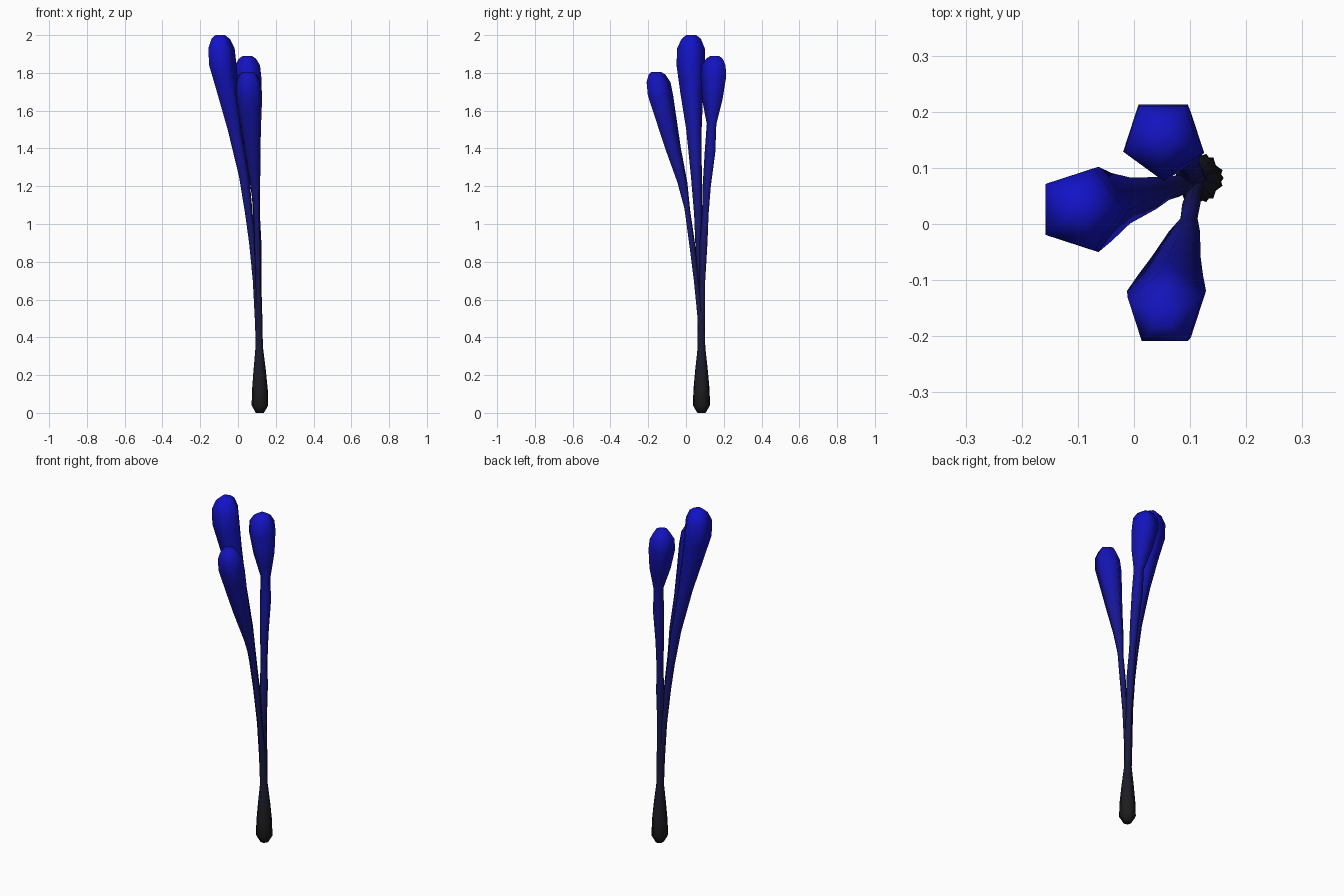
import bpy, math

# colour bands, black at the foot to blue at the tip
BANDS = 20
mats = []
for i in range(BANDS):
    t = (i + 0.5) / BANDS
    m = bpy.data.materials.new(f"stalk_band_{i}")
    k = 0.012 * (1 - 0.5 * t)
    m.diffuse_color = (k, k, 0.012 + 0.6 * t ** 1.9, 1)
    mats.append(m)


def sample(path, z):
    """Interpolate (z, x, y, radius) stations."""
    for a, b in zip(path, path[1:]):
        if z <= b[0]:
            f = (z - a[0]) / (b[0] - a[0])
            return [a[j] + f * (b[j] - a[j]) for j in (1, 2, 3)]
    return list(path[-1][1:])


def stalk(name, path, phase, sides=5):
    # rings at every station plus the band limits for the colour gradient
    zs = {p[0] for p in path}
    zs |= {z for z in (2 * i / BANDS for i in range(BANDS))
           if path[0][0] < z < path[-1][0] and min(abs(z - s) for s in zs) > 0.035}
    zs = sorted(zs)
    verts, faces = [], []
    for z in zs:
        x, y, r = sample(path, z)
        for k in range(sides):
            a = math.radians(phase) + k * math.tau / sides
            verts.append((x + r * math.cos(a), y + r * math.sin(a), z))
    for i in range(len(zs) - 1):
        for k in range(sides):
            n = (k + 1) % sides
            b = i * sides
            faces.append((b + k, b + n, b + sides + n, b + sides + k))
    faces.append(tuple(reversed(range(sides))))
    faces.append(tuple(range(len(verts) - sides, len(verts))))
    me = bpy.data.meshes.new(name)
    me.from_pydata(verts, [], faces)
    for m in mats:
        me.materials.append(m)
    for p in me.polygons:
        p.material_index = max(0, min(BANDS - 1, int(p.center.z / 2 * BANDS)))
        p.use_smooth = True
    ob = bpy.data.objects.new(name, me)
    bpy.context.collection.objects.link(ob)


# shared swollen foot
FOOT = [(0.0, 0.115, 0.082, 0.022), (0.04, 0.115, 0.082, 0.045),
        (0.12, 0.115, 0.082, 0.043), (0.22, 0.114, 0.082, 0.034),
        (0.34, 0.112, 0.082, 0.021)]

# tall stalk leaning left
stalk("tall_stalk", FOOT + [
    (0.5, 0.105, 0.081, 0.020), (0.7, 0.093, 0.075, 0.018),
    (0.9, 0.075, 0.068, 0.020), (1.05, 0.056, 0.064, 0.022),
    (1.25, 0.030, 0.055, 0.030), (1.5, -0.020, 0.042, 0.043),
    (1.7, -0.060, 0.030, 0.064), (1.84, -0.088, 0.026, 0.080),
    (1.93, -0.095, 0.026, 0.077), (1.98, -0.097, 0.028, 0.054),
    (2.0, -0.097, 0.028, 0.028)], 0)

# back stalk
stalk("back_stalk", FOOT + [
    (0.5, 0.111, 0.084, 0.019), (0.7, 0.107, 0.088, 0.017),
    (0.9, 0.102, 0.095, 0.023), (1.05, 0.098, 0.104, 0.019),
    (1.2, 0.093, 0.112, 0.024), (1.38, 0.088, 0.130, 0.031),
    (1.53, 0.084, 0.138, 0.028), (1.66, 0.068, 0.145, 0.060),
    (1.78, 0.052, 0.152, 0.075), (1.84, 0.050, 0.153, 0.070),
    (1.875, 0.050, 0.155, 0.048), (1.89, 0.050, 0.155, 0.025)], 54)

# front stalk
stalk("front_stalk", FOOT + [
    (0.5, 0.111, 0.076, 0.018), (0.7, 0.107, 0.053, 0.014),
    (0.9, 0.102, 0.030, 0.017), (1.08, 0.098, 0.005, 0.016),
    (1.22, 0.090, -0.022, 0.029), (1.4, 0.075, -0.073, 0.046),
    (1.55, 0.065, -0.110, 0.061), (1.68, 0.058, -0.142, 0.074),
    (1.75, 0.055, -0.152, 0.070), (1.79, 0.053, -0.158, 0.050),
    (1.805, 0.052, -0.160, 0.028)], 18)
